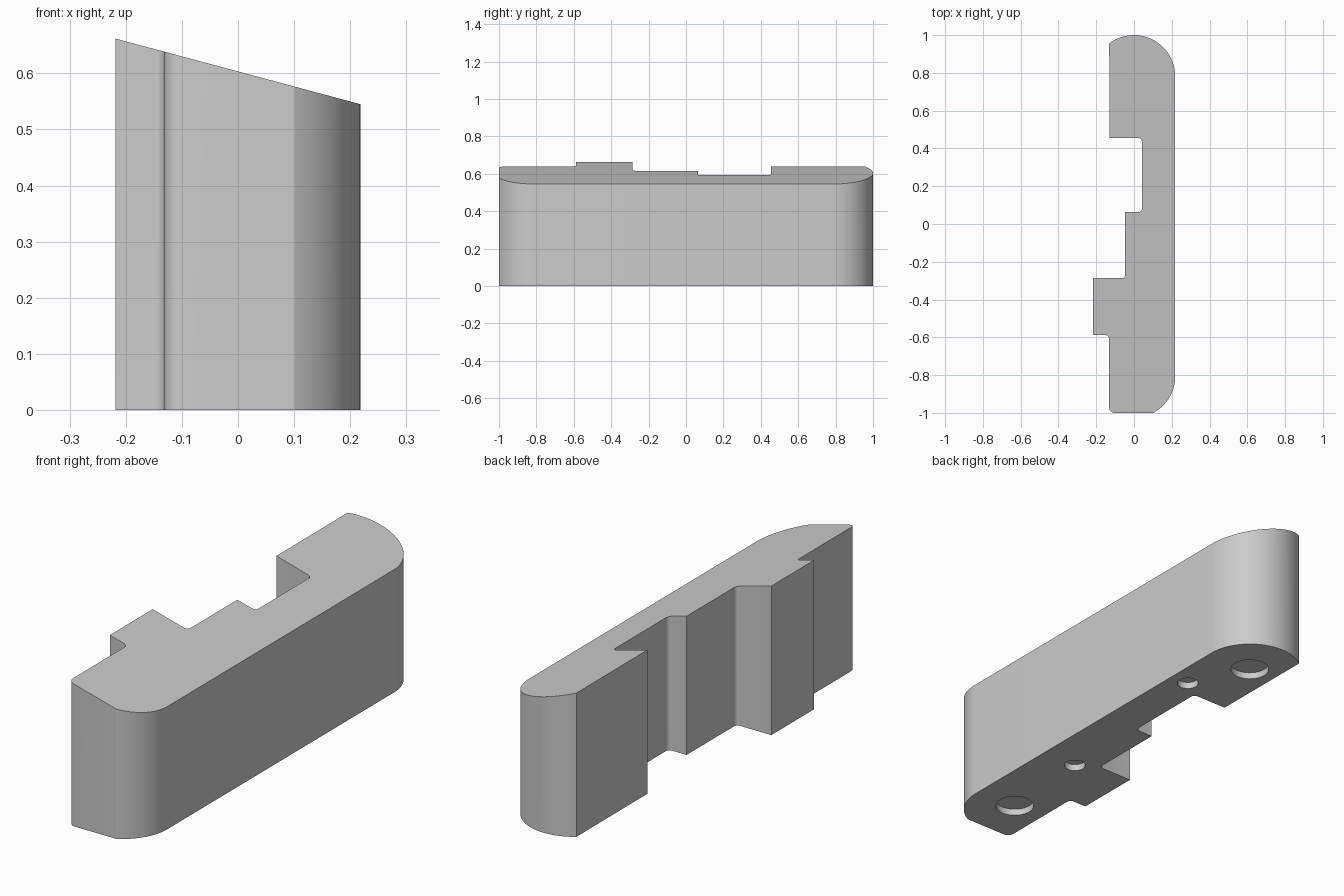
import bpy
import bmesh
from math import cos, sin, pi, radians, tan
from mathutils import Vector

cube = bpy.data.objects.get("Cube")
if cube:
    bpy.data.objects.remove(cube)

grey = bpy.data.materials.new("light_grey")
grey.use_nodes = True
colour = (0.6, 0.6, 0.6, 1)
grey.diffuse_color = colour
grey.node_tree.nodes["Principled BSDF"].inputs["Base Color"].default_value = colour

HALF_WIDTH = 0.218
LOW_EDGE = 0.545
SLOPE = tan(radians(15))


def arc(cx, cy, r, start, end, steps):
    angles = [radians(start + (end - start) * i / steps) for i in range(steps + 1)]
    return [Vector((cx + r * cos(a), cy + r * sin(a))) for a in angles]


def fillet(before, corner, after, r, steps=6):
    """Quarter round between two perpendicular edges."""
    u = (before - corner).normalized() * r
    v = (after - corner).normalized() * r
    centre = corner + u + v
    angles = [pi / 2 * i / steps for i in range(steps + 1)]
    return [centre - v * cos(a) - u * sin(a) for a in angles]


# Outline seen from above: notched side from back to front, with corner radii
notched = [(-0.13, 0.455, 0), (0.042, 0.455, 0.018), (0.042, 0.063, 0.018),
           (-0.047, 0.063, 0), (-0.047, -0.287, 0.018), (-HALF_WIDTH, -0.287, 0),
           (-HALF_WIDTH, -0.588, 0), (-0.132, -0.588, 0.018), (-0.132, -1, 0.03)]
side = [Vector((x, y)) for x, y, r in notched] + [Vector((0.1, -1))]
outline = []
for i, (x, y, r) in enumerate(notched):
    outline += fillet(side[i - 1], side[i], side[i + 1], r) if r else [side[i]]

# Rounded front and back ends
outline += arc(0, -0.807, HALF_WIDTH, -62.3, 0, 20)
outline += arc(0, 1 - HALF_WIDTH, HALF_WIDTH, 0, 127, 40)

# Body: extruded outline with the top slanted towards the straight side
bm = bmesh.new()
base = bm.faces.new([bm.verts.new((p.x, p.y, 0)) for p in outline])
top = bmesh.ops.extrude_face_region(bm, geom=[base])["geom"]
for v in top:
    if isinstance(v, bmesh.types.BMVert):
        v.co.z = LOW_EDGE + (HALF_WIDTH - v.co.x) * SLOPE
bmesh.ops.recalc_face_normals(bm, faces=bm.faces)
mesh = bpy.data.meshes.new("body")
bm.to_mesh(mesh)
bm.free()
mesh.materials.append(grey)
body = bpy.data.objects.new("body", mesh)
bpy.context.collection.objects.link(body)

# Shallow round sockets in the underside
sockets = [(0, 0.78, 0.082), (0.128, 0.515, 0.045),
           (0.045, -0.345, 0.045), (0.02, -0.78, 0.082)]
for x, y, r in sockets:
    bpy.ops.mesh.primitive_cylinder_add(vertices=48, radius=r, depth=0.06, location=(x, y, 0))
    cutter = bpy.context.object
    cutter.name = "socket_cutter"
    cutter.hide_render = True
    cutter.data.materials.append(grey)
    bpy.context.view_layer.objects.active = body
    cut = body.modifiers.new("socket", "BOOLEAN")
    cut.operation = "DIFFERENCE"
    cut.solver = "EXACT"
    cut.object = cutter
    bpy.ops.object.modifier_apply(modifier=cut.name)
    bpy.data.objects.remove(cutter)

# Smooth rounds, sharp edges
bpy.ops.object.select_all(action="DESELECT")
body.select_set(True)
bpy.context.view_layer.objects.active = body
bpy.ops.object.shade_smooth_by_angle(angle=radians(25))
